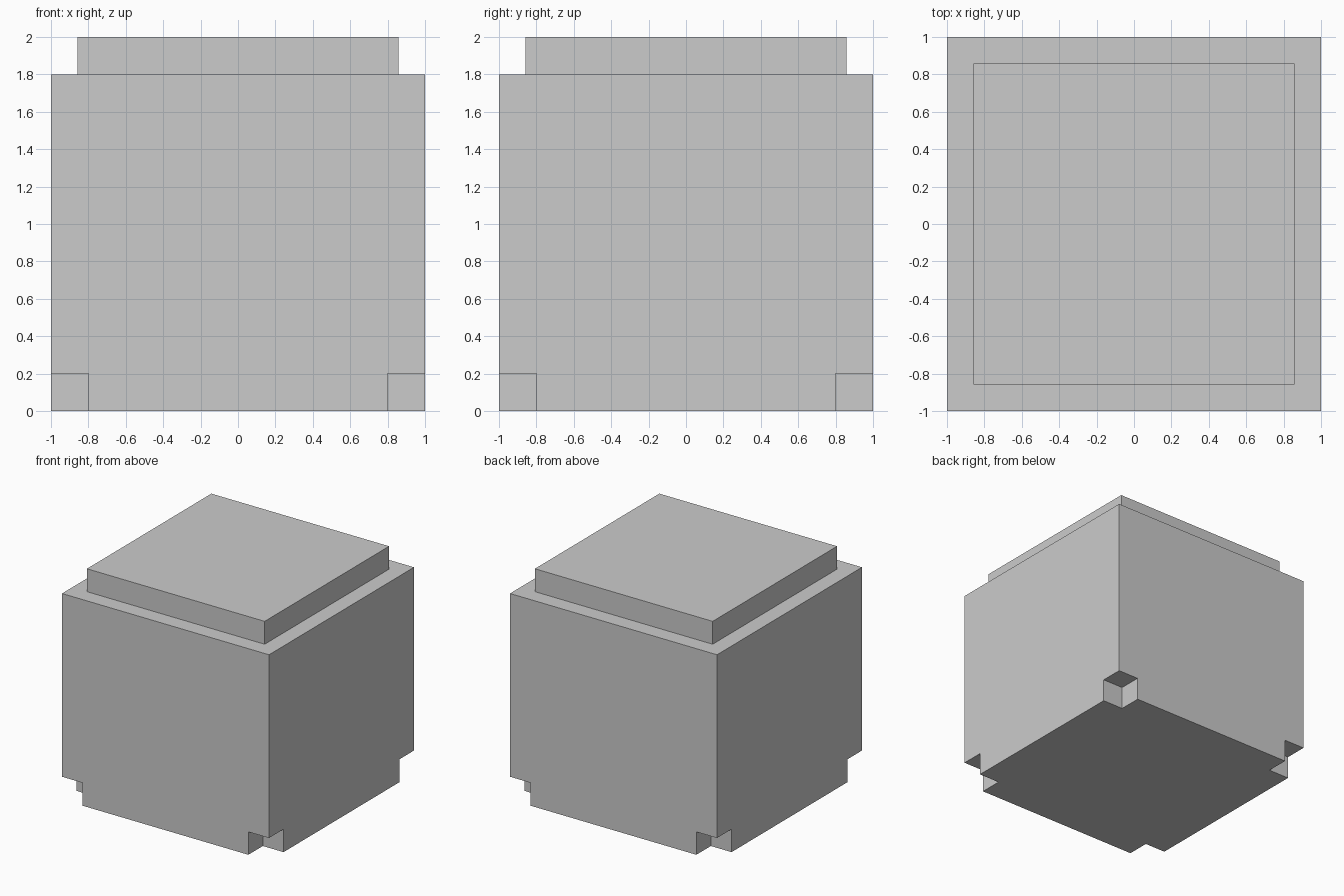
import bpy, bmesh
from mathutils import Matrix, Vector

if "Cube" in bpy.data.objects:
    bpy.data.objects.remove(bpy.data.objects["Cube"])

STEP = 0.2  # size of the top step and of the corner notches


def add_box(bm, centre, size):
    mat = Matrix.Translation(centre) @ Matrix.Diagonal((*size, 1))
    bmesh.ops.create_cube(bm, size=1, matrix=mat)


def make_object(name, bm):
    mesh = bpy.data.meshes.new(name)
    bm.to_mesh(mesh)
    bm.free()
    obj = bpy.data.objects.new(name, mesh)
    bpy.context.collection.objects.link(obj)
    return obj


# Main block, with its top face inset and raised into a stepped cap
bm = bmesh.new()
add_box(bm, (0, 0, 0.9), (2, 2, 1.8))
bm.normal_update()
top = [f for f in bm.faces if f.normal.z > 0.9]
bmesh.ops.inset_region(bm, faces=top, thickness=STEP)
raised = bmesh.ops.extrude_discrete_faces(bm, faces=top)["faces"]
bmesh.ops.translate(bm, verts=raised[0].verts, vec=Vector((0, 0, STEP)))
bmesh.ops.recalc_face_normals(bm, faces=bm.faces)
block = make_object("stepped_block", bm)

# Cutters for the four bottom corner notches, overshooting outwards
bm = bmesh.new()
for sx in (-1, 1):
    for sy in (-1, 1):
        add_box(bm, (sx, sy, 0), (2 * STEP, 2 * STEP, 2 * STEP))
cutter = make_object("corner_notch_cutter", bm)
cutter.hide_render = True
cutter.hide_set(True)

notch = block.modifiers.new("corner_notches", "BOOLEAN")
notch.operation = "DIFFERENCE"
notch.solver = "EXACT"
notch.object = cutter
